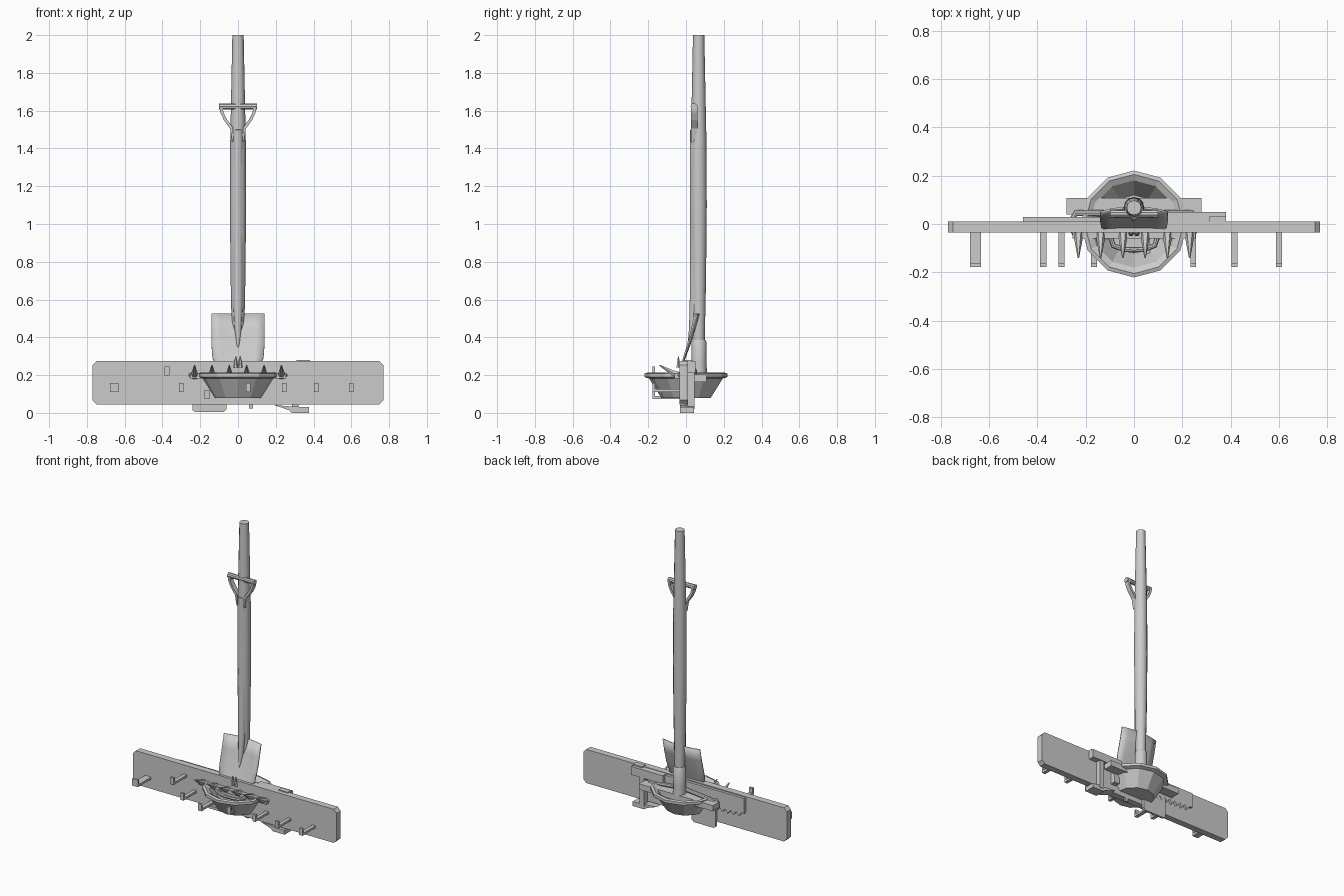
import bpy, bmesh, math
from mathutils import Vector

if "Cube" in bpy.data.objects:
    bpy.data.objects.remove(bpy.data.objects["Cube"])


def make(name, verts, faces, smooth=False):
    me = bpy.data.meshes.new(name)
    me.from_pydata(verts, [], faces)
    bm = bmesh.new()
    bm.from_mesh(me)
    bmesh.ops.recalc_face_normals(bm, faces=bm.faces)
    bm.to_mesh(me)
    bm.free()
    ob = bpy.data.objects.new(name, me)
    bpy.context.collection.objects.link(ob)
    if smooth:
        bpy.ops.object.select_all(action='DESELECT')
        ob.select_set(True)
        bpy.context.view_layer.objects.active = ob
        bpy.ops.object.shade_smooth_by_angle(angle=math.radians(35))
    return ob


def prism(name, pts, y0, y1):
    """Extrude an x-z outline along y."""
    n = len(pts)
    v = [(x, y0, z) for x, z in pts] + [(x, y1, z) for x, z in pts]
    f = [tuple(range(n)), tuple(range(n, 2 * n))]
    f += [(i, (i + 1) % n, n + (i + 1) % n, n + i) for i in range(n)]
    return make(name, v, f)


def box(name, x0, x1, y0, y1, z0, z1):
    return prism(name, [(x0, z0), (x1, z0), (x1, z1), (x0, z1)], y0, y1)


def lathe(name, prof, n, centre=(0, 0), smooth=False, closed=False):
    """Revolve an r-z profile about a vertical axis."""
    v, f = [], []
    for r, z in prof:
        for i in range(n):
            a = 2 * math.pi * i / n
            v.append((centre[0] + r * math.cos(a), centre[1] + r * math.sin(a), z))
    m = len(prof)
    for k in range(m - 1):
        f += [(k * n + i, k * n + (i + 1) % n, (k + 1) * n + (i + 1) % n, (k + 1) * n + i)
              for i in range(n)]
    f += [tuple(range(n)), tuple(range((m - 1) * n, m * n))]
    return make(name, v, f, smooth)


def tube(name, pts, radii, n=8):
    """Sweep a round section along a path."""
    pts = [Vector(p) for p in pts]
    v, f = [], []
    for k, p in enumerate(pts):
        d = (pts[min(k + 1, len(pts) - 1)] - pts[max(k - 1, 0)]).normalized()
        ref = Vector((0, 0, 1)) if abs(d.z) < 0.8 else Vector((0, 1, 0))
        s = d.cross(ref).normalized()
        u = d.cross(s)
        r = radii[k] if isinstance(radii, (list, tuple)) else radii
        for i in range(n):
            a = 2 * math.pi * i / n
            v.append(p + s * r * math.cos(a) + u * r * math.sin(a))
    for k in range(len(pts) - 1):
        f += [(k * n + i, k * n + (i + 1) % n, (k + 1) * n + (i + 1) % n, (k + 1) * n + i)
              for i in range(n)]
    f += [tuple(range(n)), tuple(range((len(pts) - 1) * n, len(pts) * n))]
    return make(name, v, f, True)


# Wall board with clipped corners
W, B, T, C = 0.77, 0.045, 0.275, 0.022
prism("board", [(-W + C, B), (W - C, B), (W, B + C), (W, T - C), (W - C, T),
                (-W + C, T), (-W, T - C), (-W, B + C)], -0.035, 0.01)

# Hooks: a flat arm with an upturned lip
hooks = [(-0.655, 0.135, 0.045), (-0.375, 0.222, 0.026), (-0.30, 0.135, 0.024),
         (-0.165, 0.098, 0.026), (0.055, 0.135, 0.024), (0.245, 0.135, 0.024),
         (0.415, 0.135, 0.024), (0.60, 0.135, 0.024)]
sect = [(-0.03, -0.024), (-0.178, -0.024), (-0.178, 0.024), (-0.164, 0.024),
        (-0.164, -0.009), (-0.03, -0.009)]
for i, (x, z, w) in enumerate(hooks):
    v = [(x + s * w / 2, y, z + dz) for s in (-1, 1) for y, dz in sect]
    f = [tuple(range(6)), tuple(range(6, 12))]
    f += [(k, (k + 1) % 6, 6 + (k + 1) % 6, 6 + k) for k in range(6)]
    make("hook_%d" % (i + 1), v, f)

# Twelve-sided basin
lathe("basin", [(0.13, 0.078), (0.195, 0.182), (0.221, 0.19), (0.221, 0.208), (0.205, 0.213),
                (0.18, 0.2), (0.12, 0.095)], 12)

# Broom: tapered pole, socket and head
YP = 0.067
lathe("broom_pole", [(0.03, 0.2), (0.033, 0.42), (0.039, 0.7), (0.043, 1.1), (0.041, 1.45),
                     (0.035, 1.75), (0.03, 2.0)], 12, (0, YP), True)
lathe("broom_socket", [(0.043, 0.19), (0.04, 0.26), (0.04, 0.375), (0.034, 0.385)],
      12, (0, YP + 0.002), True)
box("broom_head", -0.28, 0.28, 0.04, 0.108, 0.163, 0.202)

# Shovel blade: curved sheet thickened
rows = [(0.525, 0.055, 0.14), (0.44, 0.036, 0.14), (0.36, 0.015, 0.14),
        (0.29, -0.006, 0.135), (0.24, -0.02, 0.11), (0.2, -0.025, 0.05)]
cols = 7
v = []
for z, y, w in rows:
    for c in range(cols):
        t = 2 * c / (cols - 1) - 1
        v.append((t * w, y + 0.02 * (1 - t * t) * (z - 0.2) / 0.32 - 0.006, z))
f = [(r * cols + c, r * cols + c + 1, (r + 1) * cols + c + 1, (r + 1) * cols + c)
     for r in range(len(rows) - 1) for c in range(cols - 1)]
blade = make("shovel_blade", v, f, True)
m = blade.modifiers.new("thickness", 'SOLIDIFY')
m.thickness = 0.008
m.offset = 0

# Shovel shaft, socket point and handle
tube("shovel_shaft", [(0, 0.01, 0.33), (0, 0.034, 0.45), (0, 0.046, 0.6), (0, 0.048, 1.0),
                      (0, 0.046, 1.46), (0, 0.044, 1.5)],
     [0.003, 0.018, 0.026, 0.027, 0.026, 0.024], 12)
tube("handle_grip", [(-0.1, 0.042, 1.622), (-0.05, 0.042, 1.622), (0.05, 0.042, 1.622),
                     (0.1, 0.042, 1.622)], [0.018, 0.016, 0.016, 0.018], 10)
for s in (-1, 1):
    outline = [(0.099, 1.63), (0.093, 1.59), (0.075, 1.55), (0.042, 1.505), (0.03, 1.435),
               (0.024, 1.44), (0.026, 1.51), (0.06, 1.556), (0.077, 1.59), (0.083, 1.63)]
    prism("handle_arm", [(s * x, z) for x, z in outline], 0.027, 0.06)

# Rake: bar, tines and bow
box("rake_bar", -0.255, 0.255, -0.06, -0.032, 0.183, 0.21)
for i in range(6):
    x = -0.23 + 0.092 * i
    tube("rake_tine", [(x, -0.035, 0.197), (x, -0.07, 0.212), (x, -0.14, 0.252)],
         [0.022, 0.016, 0.003], 6)
for s in (-1, 1):
    tube("rake_bow", [(s * 0.24, -0.045, 0.2), (s * 0.27, 0.0, 0.2), (s * 0.24, 0.045, 0.2),
                      (s * 0.15, 0.045, 0.21), (0, 0.045, 0.225)], 0.013, 8)
    tube("rake_fork", [(s * 0.1, -0.045, 0.19), (s * 0.085, -0.09, 0.185),
                       (s * 0.04, -0.105, 0.185), (0, -0.107, 0.185)], 0.011, 8)
    tube("rake_prong", [(s * 0.012, -0.04, 0.24), (s * 0.012, -0.04, 0.298)], [0.012, 0.003], 6)

# Saw: toothed blade behind the board
teeth = []
for i in range(14):
    x = -0.44 + 0.042 * i
    teeth += [(x, 0.165 - 0.002 * i), (x + 0.021, 0.138 - 0.002 * i)]
prism("saw_blade", [(-0.46, 0.268), (-0.46, 0.165)] + teeth + [(0.16, 0.13), (0.16, 0.268)],
      0.008, 0.028)

# Saw handle: top bar, upright and foot
box("saw_handle_top", 0.14, 0.38, 0.008, 0.05, 0.215, 0.272)
box("saw_handle_crown", 0.31, 0.38, -0.005, 0.03, 0.265, 0.281)
box("saw_handle_upright", 0.285, 0.32, 0.005, 0.045, 0.02, 0.23)
box("saw_handle_inner", 0.16, 0.2, 0.008, 0.045, 0.1, 0.23)
prism("saw_handle_foot", [(0.19, 0.042), (0.27, 0.014), (0.285, 0.0), (0.375, 0.0),
                          (0.375, 0.03), (0.27, 0.035)], -0.032, 0.042)

# Trowel blade hanging under the board
prism("trowel_blade", [(-0.24, 0.19), (-0.24, 0.014), (-0.225, 0.004), (-0.075, 0.004),
                       (-0.06, 0.02), (-0.06, 0.19)], 0.01, 0.025)
box("trowel_pin", 0.058, 0.08, -0.005, 0.01, 0.022, 0.05)
